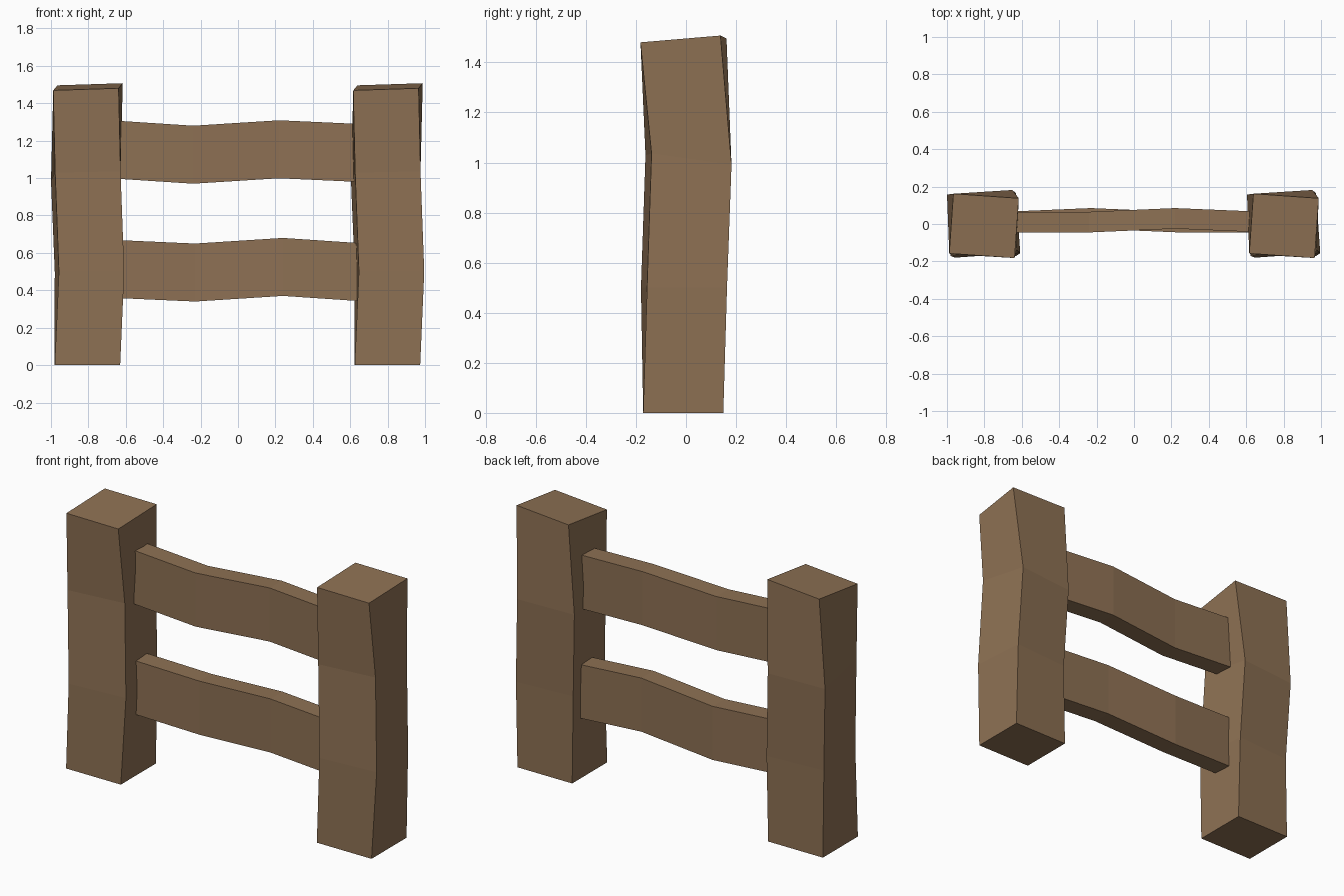
import bpy
from math import sin, cos, radians

if "Cube" in bpy.data.objects:
    bpy.data.objects.remove(bpy.data.objects["Cube"])

wood = bpy.data.materials.new("wood")
wood.diffuse_color = (0.27, 0.165, 0.088, 1)
wood.use_nodes = True
wood.node_tree.nodes["Principled BSDF"].inputs["Base Color"].default_value = wood.diffuse_color


def loft(name, rings):
    """Closed solid through a list of four-cornered rings."""
    n = len(rings)
    verts = [v for ring in rings for v in ring]
    faces = [(3, 2, 1, 0), tuple(range(4 * n - 4, 4 * n))]
    for r in range(n - 1):
        for i in range(4):
            j = (i + 1) % 4
            faces.append((4*r + i, 4*r + j, 4*r + 4 + j, 4*r + 4 + i))
    mesh = bpy.data.meshes.new(name)
    mesh.from_pydata(verts, [], faces)
    mesh.materials.append(wood)
    obj = bpy.data.objects.new(name, mesh)
    bpy.context.collection.objects.link(obj)


CORNERS = ((-1, -1), (1, -1), (1, 1), (-1, 1))


def post(name, px):
    # x offset, y offset, height, twist in degrees, slope along x, slope along y
    sections = [
        (-0.003, -0.011, 0.00, 0, 0, 0),
        (0.008, -0.008, 0.50, 4, 0, 0),
        (-0.012, 0.010, 1.01, 4, 0.03, -0.14),
        (0.000, -0.010, 1.488, -4, 0.038, 0.082),
    ]
    rings = []
    for ox, oy, z, twist, sx, sy in sections:
        c, s = cos(radians(twist)), sin(radians(twist))
        ring = []
        for u, v in CORNERS:
            x, y = u * 0.175, v * 0.16
            dx, dy = x * c - y * s, x * s + y * c
            ring.append((px + ox + dx, oy + dy, z + dx * sx + dy * sy))
        rings.append(ring)
    loft(name, rings)


def rail(name, path):
    # path points are x, y, z of the section centre
    loft(name, [[(x, y + u * 0.055, z + v * 0.155) for u, v in CORNERS]
                for x, y, z in path])


# Crooked posts
post("left_post", -0.802)
post("right_post", 0.802)

# Wavy rails, ends buried in the posts
rail("upper_rail", [(-0.70, 0.01, 1.155), (-0.24, 0.01, 1.125),
                    (0.22, 0.03, 1.154), (0.70, 0.01, 1.132)])
rail("lower_rail", [(-0.70, 0.01, 0.516), (-0.23, 0.03, 0.495),
                    (0.24, 0.01, 0.525), (0.70, 0.01, 0.494)])
